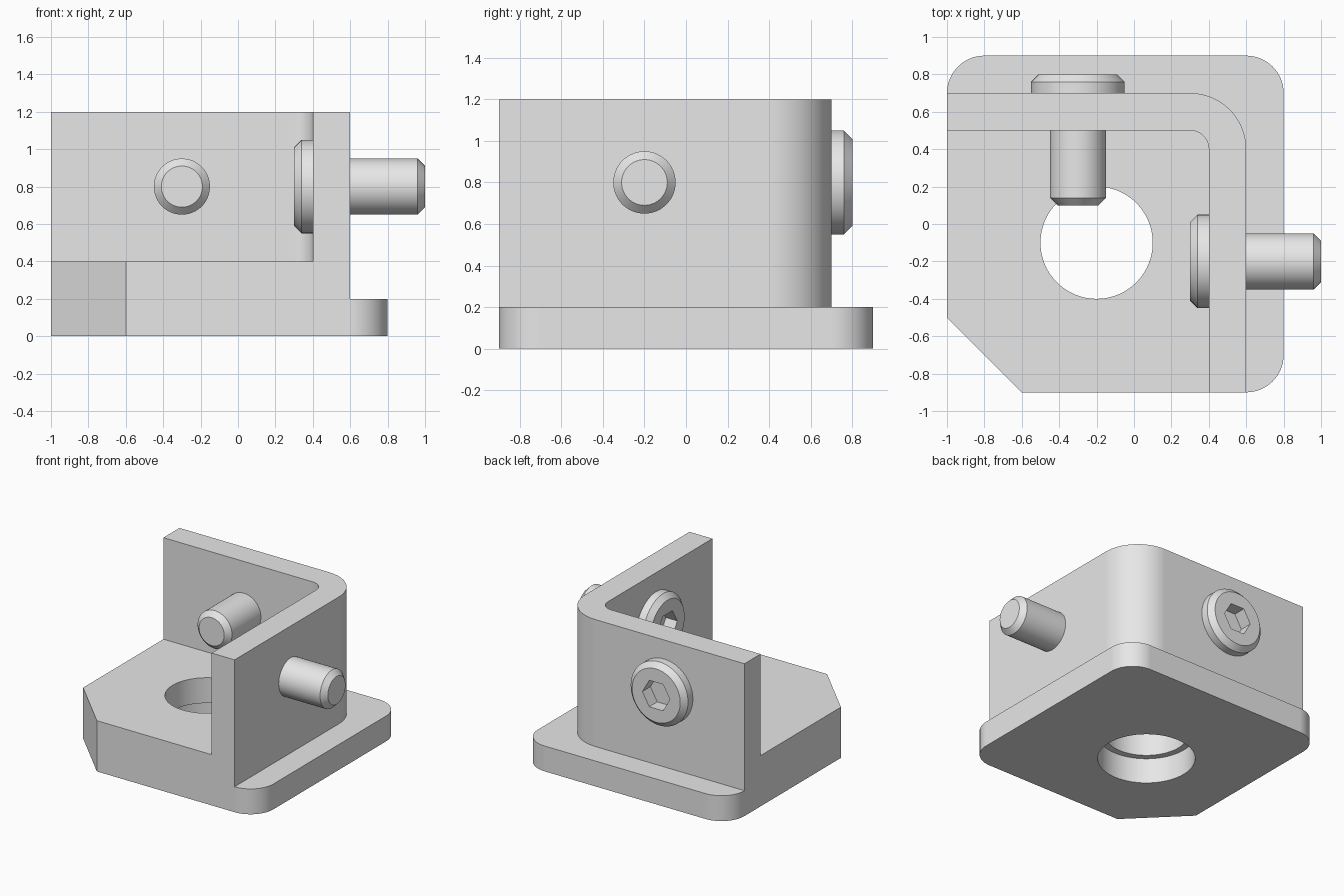
import bpy, bmesh
from math import pi, radians, cos, sin, tan
from mathutils import Vector

if "Cube" in bpy.data.objects:
    bpy.data.objects.remove(bpy.data.objects["Cube"], do_unlink=True)

GREY = (0.8, 0.8, 0.8, 1.0)
grey = bpy.data.materials.new("plain_grey")
grey.use_nodes = True
grey.diffuse_color = GREY
grey.node_tree.nodes["Principled BSDF"].inputs["Base Color"].default_value = GREY


def make_object(name, bm):
    bmesh.ops.recalc_face_normals(bm, faces=bm.faces)
    mesh = bpy.data.meshes.new(name)
    bm.to_mesh(mesh)
    bm.free()
    mesh.materials.append(grey)
    obj = bpy.data.objects.new(name, mesh)
    bpy.context.collection.objects.link(obj)
    return obj


def rounded(corners, steps=16):
    """Outline from (x, y, radius) corners; radius 0 keeps a sharp corner."""
    points = []
    for i, (x, y, r) in enumerate(corners):
        p = Vector((x, y))
        if not r:
            points.append(p)
            continue
        a = (Vector(corners[i - 1][:2]) - p).normalized()
        b = (Vector(corners[(i + 1) % len(corners)][:2]) - p).normalized()
        # All rounded corners are right angles
        centre = p + (a + b) * r
        for k in range(steps + 1):
            t = pi / 2 * k / steps
            points.append(centre - b * r * cos(t) - a * r * sin(t))
    return points


def extrude(name, outline, z0, z1):
    bm = bmesh.new()
    base = bm.faces.new([bm.verts.new((p[0], p[1], z0)) for p in outline])
    top = bmesh.ops.extrude_face_region(bm, geom=[base])["geom"]
    verts = [v for v in top if isinstance(v, bmesh.types.BMVert)]
    bmesh.ops.translate(bm, verts=verts, vec=(0, 0, z1 - z0))
    return make_object(name, bm)


def polygon(radius, sides, centre=(0, 0)):
    return [(centre[0] + radius * cos(2 * pi * i / sides),
             centre[1] + radius * sin(2 * pi * i / sides)) for i in range(sides)]


def lathe(name, profile, sides=64):
    bm = bmesh.new()
    rings = [[bm.verts.new((x, y, z)) for x, y in polygon(r, sides)] for r, z in profile]
    for low, high in zip(rings, rings[1:]):
        for i in range(sides):
            j = (i + 1) % sides
            bm.faces.new((low[i], low[j], high[j], high[i]))
    bm.faces.new(rings[0])
    bm.faces.new(rings[-1])
    return make_object(name, bm)


def activate(obj):
    bpy.ops.object.select_all(action='DESELECT')
    obj.select_set(True)
    bpy.context.view_layer.objects.active = obj


def combine(obj, other, operation):
    activate(obj)
    mod = obj.modifiers.new("combine", 'BOOLEAN')
    mod.operation, mod.solver, mod.object = operation, 'EXACT', other
    bpy.ops.object.modifier_apply(modifier=mod.name)
    bpy.data.objects.remove(other, do_unlink=True)


def finish(obj):
    """Merge coplanar faces, smooth the curves and keep flats flat."""
    bm = bmesh.new()
    bm.from_mesh(obj.data)
    bmesh.ops.remove_doubles(bm, verts=bm.verts, dist=0.0001)
    bmesh.ops.dissolve_limit(bm, angle_limit=radians(0.5), verts=bm.verts, edges=bm.edges)
    bm.to_mesh(obj.data)
    bm.free()
    activate(obj)
    bpy.ops.object.shade_smooth_by_angle(angle=radians(30))
    mod = obj.modifiers.new("flat_normals", 'WEIGHTED_NORMAL')
    mod.keep_sharp = True


# Bracket: tall block hollowed to an L-shaped wall above a thick floor
chamfer = [(-1, -0.5, 0), (-0.6, -0.9, 0)]
bracket = extrude("corner_bracket", rounded(
    chamfer + [(0.6, -0.9, 0), (0.6, 0.7, 0.3), (-1, 0.7, 0)]), 0, 1.2)
pocket = extrude("pocket_cutter", rounded(
    [(-1.3, -1.2, 0), (0.4, -1.2, 0), (0.4, 0.5, 0.1), (-1.3, 0.5, 0)]), 0.4, 1.4)
combine(bracket, pocket, 'DIFFERENCE')

# Base flange with three rounded corners and one chamfer
flange = extrude("base_flange", rounded(
    chamfer + [(0.8, -0.9, 0.2), (0.8, 0.9, 0.2), (-1, 0.9, 0.2)]), 0, 0.2)
combine(bracket, flange, 'UNION')

# Floor hole, wider on the underside
for radius, z0, z1 in ((0.3, -0.1, 0.6), (0.35, -0.1, 0.2)):
    bore = extrude("bore_cutter", polygon(radius, 96, (-0.2, -0.1)), z0, z1)
    combine(bracket, bore, 'DIFFERENCE')
finish(bracket)

# Screws: chamfered shank and head with a hexagonal socket
screw_profile = [(0.11, -0.6), (0.15, -0.56), (0.15, 0), (0.25, 0), (0.25, 0.06), (0.21, 0.1)]
for name, place, turn in (("back_screw", (-0.3, 0.7, 0.8), 0),
                          ("side_screw", (0.4, -0.2, 0.8), pi / 2)):
    screw = lathe(name, screw_profile)
    socket = extrude("socket_cutter", polygon(0.12, 6), 0, 0.2)
    combine(screw, socket, 'DIFFERENCE')
    finish(screw)
    screw.location = place
    screw.rotation_euler = (-pi / 2, 0, turn)
